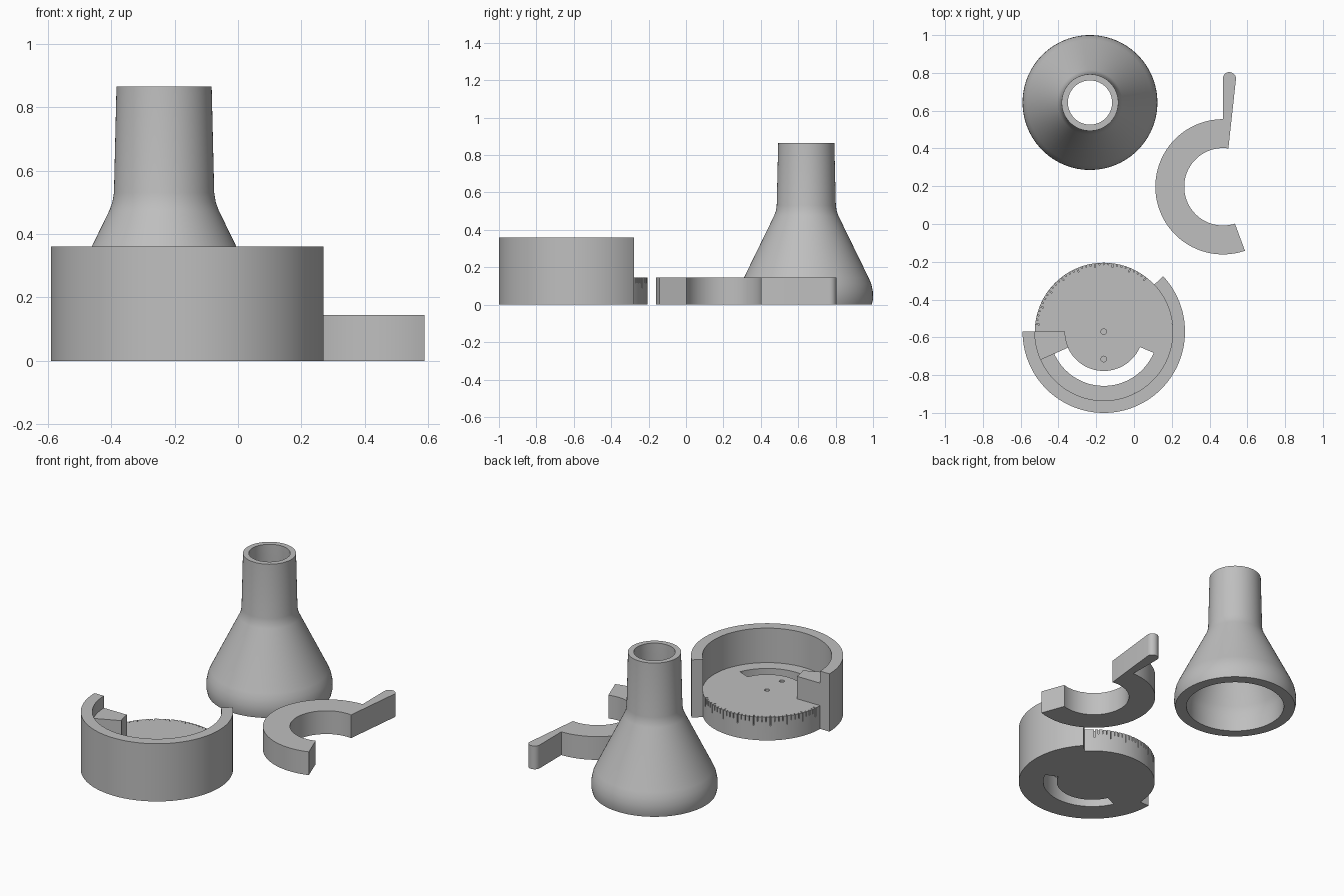
import bpy, bmesh
from math import sin, cos, radians, pi

cube = bpy.data.objects.get("Cube")
if cube:
    bpy.data.objects.remove(cube)

grey = bpy.data.materials.new("plain grey")
grey.use_nodes = True
COLOUR = (0.52, 0.52, 0.52, 1)
grey.diffuse_color = COLOUR
grey.node_tree.nodes["Principled BSDF"].inputs["Base Color"].default_value = COLOUR


def arc(c, r, a0, a1, n=64):
    """Points on an arc, angles in degrees."""
    angles = [radians(a0 + (a1 - a0) * i / n) for i in range(n + 1)]
    return [(c[0] + r * cos(a), c[1] + r * sin(a)) for a in angles]


def sector(c, r0, r1, a0, a1, n=64):
    return arc(c, r1, a0, a1, n) + arc(c, r0, a1, a0, n)


def circle(c, r, n=96):
    return arc(c, r, 0, 360, n)[:-1]


def add_prism(bm, outline, z0, z1):
    face = bm.faces.new([bm.verts.new((x, y, z0)) for x, y in outline])
    top = bmesh.ops.extrude_face_region(bm, geom=[face])["geom"]
    verts = [v for v in top if isinstance(v, bmesh.types.BMVert)]
    bmesh.ops.translate(bm, verts=verts, vec=(0, 0, z1 - z0))


def finish(name, bm, location=(0, 0, 0)):
    bmesh.ops.recalc_face_normals(bm, faces=bm.faces)
    mesh = bpy.data.meshes.new(name)
    bm.to_mesh(mesh)
    bm.free()
    mesh.materials.append(grey)
    ob = bpy.data.objects.new(name, mesh)
    ob.location = location
    bpy.context.collection.objects.link(ob)
    return ob


def prism(name, outline, z0, z1):
    bm = bmesh.new()
    add_prism(bm, outline, z0, z1)
    return finish(name, bm)


def smooth(ob):
    bpy.ops.object.select_all(action='DESELECT')
    ob.select_set(True)
    bpy.context.view_layer.objects.active = ob
    bpy.ops.object.shade_smooth_by_angle(angle=radians(30))


def lathe(name, profile, location, n=96):
    """Spin a closed radius/height profile around z."""
    bm = bmesh.new()
    rings = [[bm.verts.new((r * cos(2 * pi * i / n), r * sin(2 * pi * i / n), z))
              for i in range(n)] for r, z in profile]
    for a, b in zip(rings, rings[1:] + rings[:1]):
        for i in range(n):
            j = (i + 1) % n
            bm.faces.new((a[i], a[j], b[j], b[i]))
    return finish(name, bm, location)


# Hollow funnel with a flared skirt and a slightly tapered neck
outer = [(0.35, 0), (0.357, 0.03), (0.356, 0.07), (0.348, 0.11), (0.333, 0.145),
         (0.172, 0.475), (0.163, 0.5), (0.158, 0.53), (0.15, 0.865)]
inner = [(0.117, 0.865), (0.124, 0.53), (0.129, 0.5), (0.138, 0.47),
         (0.272, 0.16), (0.282, 0.12), (0.285, 0.07), (0.285, 0)]
smooth(lathe("funnel", outer + inner, (-0.233, 0.643, 0)))

# Dial base with a curved slot, two pin holes and engraved rim ticks
HUB = (-0.16, -0.57)
DISC_R, DISC_H = 0.365, 0.145
disc = prism("dial_base", circle(HUB, DISC_R, 128), 0, DISC_H)

bm = bmesh.new()
add_prism(bm, sector(HUB, 0.208, 0.287, 204, 337, 48), -0.1, 0.3)
for y in (HUB[1], HUB[1] - 0.145):
    add_prism(bm, circle((HUB[0], y), 0.015, 24), 0.1, 0.3)
for i in range(33):
    angle = 52 + i * 3.8
    long_tick = i % 4 == 0
    depth = 0.022 if long_tick else 0.012
    bottom = 0.09 if long_tick else 0.115
    add_prism(bm, sector(HUB, DISC_R - depth, DISC_R + 0.02,
                         angle - 0.4, angle + 0.4, 1), bottom, 0.2)
cutter = finish("dial_cutter", bm)
cutter.hide_render = True

mod = disc.modifiers.new("cuts", 'BOOLEAN')
mod.operation = 'DIFFERENCE'
mod.solver = 'EXACT'
mod.object = cutter
bpy.context.view_layer.objects.active = disc
bpy.ops.object.modifier_apply(modifier=mod.name)
bpy.data.objects.remove(cutter)
smooth(disc)

# Tall wall around most of the dial, and the stop block inside its end
smooth(prism("dial_wall", sector(HUB, DISC_R, 0.43, 180, 403, 96), 0, 0.36))
smooth(prism("stop_block", sector(HUB, 0.205, DISC_R, 180, 204, 12), DISC_H, 0.285))

# Open ring gate with a straight round-ended handle
GATE = (0.471, 0.197)
gate = (arc(GATE, 0.358, 90, 289) + arc(GATE, 0.205, 288, 82)
        + arc((0.505, 0.769), 0.035, 0, 180, 20))
smooth(prism("ring_gate", gate, 0, DISC_H))
